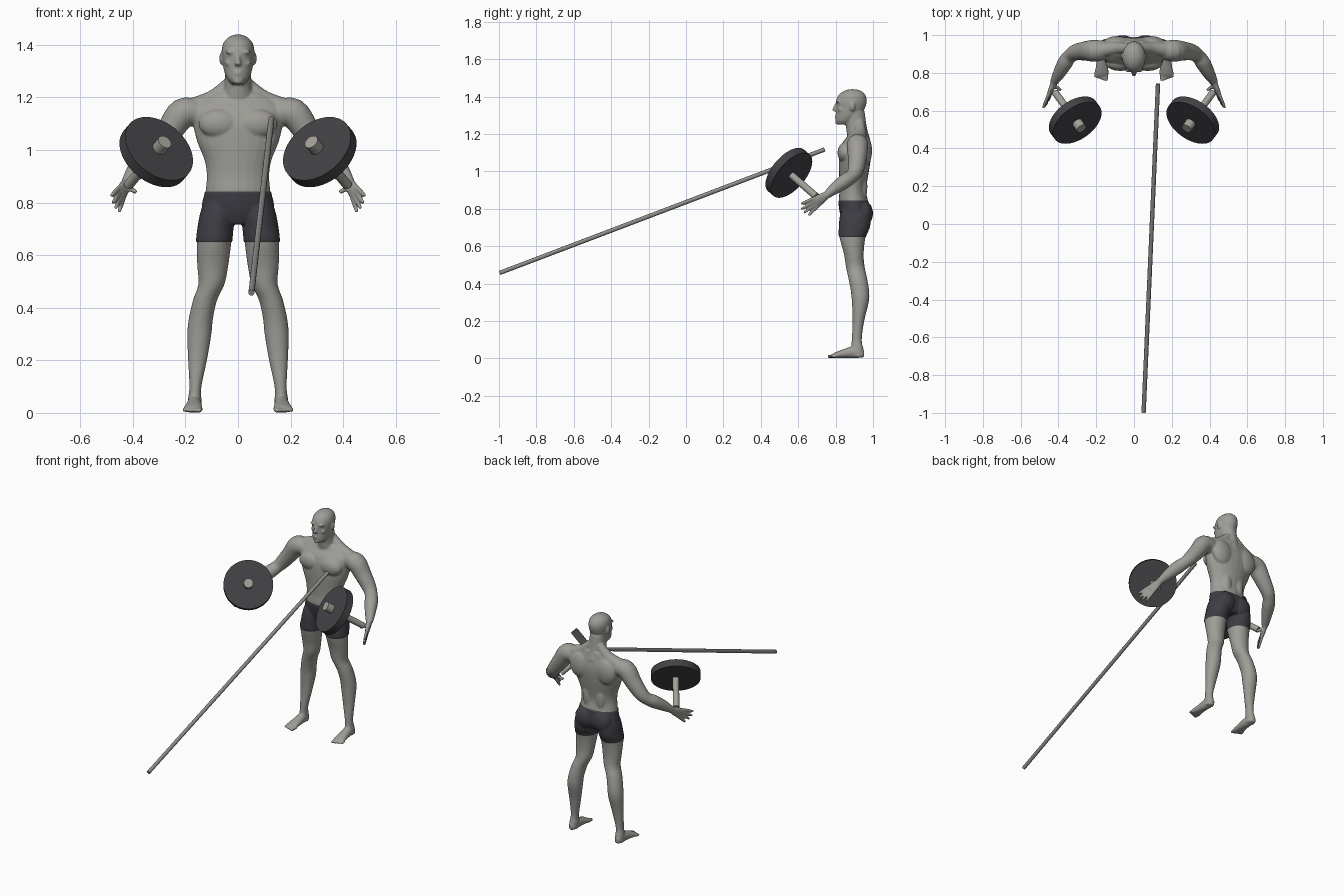
import bpy, bmesh
from math import pi, cos, sin
from mathutils import Vector, Matrix

default_cube = bpy.data.objects.get("Cube")
if default_cube:
    bpy.data.objects.remove(default_cube, do_unlink=True)


def make_material(name, red, green, blue):
    material = bpy.data.materials.new(name)
    material.use_nodes = True
    colour = (red, green, blue, 1)
    material.diffuse_color = colour
    shader = next(n for n in material.node_tree.nodes if n.type == 'BSDF_PRINCIPLED')
    shader.inputs["Base Color"].default_value = colour
    shader.inputs["Roughness"].default_value = 0.6
    return material


skin = make_material("grey skin", .34, .335, .31)
cloth = make_material("dark cloth", .05, .047, .058)
rubber = make_material("black rubber", .055, .054, .06)
handle_metal = make_material("pale metal", .36, .35, .31)
bar_metal = make_material("grey metal", .27, .265, .26)


def add_object(name, bm, materials):
    mesh = bpy.data.meshes.new(name)
    bm.to_mesh(mesh)
    bm.free()
    for material in materials:
        mesh.materials.append(material)
    obj = bpy.data.objects.new(name, mesh)
    bpy.context.collection.objects.link(obj)
    return obj


def spline(rows, steps=4):
    """Catmull-Rom interpolation through rows of numbers."""
    result = []
    for i in range(len(rows) - 1):
        a, b = rows[max(i - 1, 0)], rows[i]
        c, d = rows[i + 1], rows[min(i + 2, len(rows) - 1)]
        for k in range(steps):
            t = k / steps
            result.append([q + t / 2 * (r - p + t * (2 * p - 5 * q + 4 * r - s + t * (3 * (q - r) + s - p)))
                           for p, q, r, s in zip(a, b, c, d)])
    return result + [list(rows[-1])]


def loft(bm, rows, side=1, hint=None, sides=24):
    """Closed tube; rows are x, y, z, width, depth. Rings are level unless a hint axis is given."""
    rows = spline(rows)
    centres = [Vector(row[:3]) for row in rows]
    rings = []
    for i, row in enumerate(rows):
        u, v = Vector((1, 0, 0)), Vector((0, 1, 0))
        if hint:
            along = (centres[min(i + 1, len(rows) - 1)] - centres[max(i - 1, 0)]).normalized()
            u = (Vector(hint) - along * along.dot(Vector(hint))).normalized()
            v = along.cross(u)
        ring = []
        for k in range(sides):
            angle = 2 * pi * k / sides
            p = centres[i] + u * row[3] * cos(angle) + v * row[4] * sin(angle)
            ring.append(bm.verts.new((p.x * side, p.y, p.z)))
        rings.append(ring)
    for low, high in zip(rings, rings[1:]):
        for k in range(sides):
            n = (k + 1) % sides
            bm.faces.new((low[k], low[n], high[n], high[k]))
    bm.faces.new(rings[0])
    bm.faces.new(rings[-1])


def ball(bm, centre, radii, side=1):
    x, y, z = centre
    matrix = Matrix.Translation((x * side, y, z)) @ Matrix.Diagonal((*radii, 1))
    bmesh.ops.create_uvsphere(bm, u_segments=20, v_segments=12, radius=1, matrix=matrix)


def digit(bm, start, end, radius, side):
    """Finger or toe with rounded ends."""
    start, end = Vector(start), Vector(end)
    middle = start.lerp(end, .5)
    loft(bm, [(*p, r, r) for p, r in ((start, radius), (middle, radius), (end, radius * .85))],
         side, hint=(.3, .2, 1), sides=10)
    ball(bm, end, [radius * .85] * 3, side)


# Torso, neck and head
body = bmesh.new()
loft(body, [(0, .905, .72, .06, .06), (0, .905, .77, .132, .078), (0, .895, .84, .124, .078),
            (0, .892, .90, .119, .071), (0, .895, .96, .127, .076), (0, .90, 1.03, .155, .083),
            (0, .905, 1.10, .172, .085), (0, .91, 1.15, .18, .075), (0, .92, 1.19, .15, .055),
            (0, .925, 1.22, .09, .045)])
loft(body, [(0, .925, 1.17, .07, .06), (0, .912, 1.23, .053, .056), (0, .90, 1.32, .05, .055)])
loft(body, [(0, .845, 1.25, .024, .032), (0, .85, 1.27, .041, .05), (0, .867, 1.30, .053, .066),
            (0, .88, 1.34, .059, .078), (0, .885, 1.38, .062, .082), (0, .888, 1.41, .054, .07),
            (0, .89, 1.43, .034, .045), (0, .89, 1.439, .012, .016)])

# Nose, lips and chin
loft(body, [(0, .806, 1.365, .007, .008), (0, .797, 1.34, .009, .011), (0, .793, 1.328, .014, .012),
            (0, .803, 1.32, .011, .008)])
ball(body, (0, .808, 1.299), (.021, .011, .006))
ball(body, (0, .806, 1.29), (.018, .011, .006))
ball(body, (0, .812, 1.262), (.02, .014, .013))

for side in (1, -1):
    # Brow, cheek and ear
    ball(body, (.025, .814, 1.372), (.024, .012, .007), side)
    ball(body, (.033, .828, 1.33), (.017, .016, .013), side)
    ball(body, (.063, .89, 1.348), (.008, .016, .025), side)

    # Chest, shoulder blade, trapezius, buttock
    ball(body, (.072, .85, 1.10), (.078, .04, .055), side)
    ball(body, (.09, .955, 1.11), (.075, .04, .085), side)
    ball(body, (.06, .952, .775), (.063, .045, .065), side)
    ball(body, (.045, .94, .92), (.035, .03, .09), side)
    loft(body, [(.025, .93, 1.26, .025, .025), (.09, .93, 1.19, .035, .04),
                (.18, .92, 1.15, .045, .045)], side, hint=(0, 1, 0))

    # Leg
    loft(body, [(.07, .905, .82, .05, .06), (.077, .905, .76, .064, .08), (.086, .90, .70, .066, .08),
                (.091, .89, .65, .066, .07), (.096, .897, .56, .059, .053), (.101, .905, .49, .05, .05),
                (.125, .918, .43, .046, .05), (.141, .93, .36, .046, .049), (.147, .932, .30, .046, .045),
                (.154, .922, .20, .036, .031), (.162, .913, .10, .023, .027), (.165, .916, .05, .026, .033),
                (.166, .92, .01, .026, .034)], side)

    # Foot and toes
    loft(body, [(.166, .95, .022, .018, .018), (.166, .90, .032, .027, .032), (.168, .85, .026, .031, .025),
                (.171, .80, .016, .037, .016), (.171, .785, .012, .034, .011)], side, hint=(1, 0, 0))
    for i in range(5):
        x = .145 + .0145 * i
        digit(body, (x, .805, .012), (x + .002, .764 + .004 * i, .01), .0105 - .0008 * i, side)

    # Arm from shoulder to wrist
    loft(body, [(.15, .92, 1.14, .05, .05), (.21, .917, 1.14, .058, .057), (.26, .916, 1.075, .051, .05),
                (.31, .908, 1.01, .043, .043), (.34, .888, .975, .038, .037), (.365, .853, .95, .041, .039),
                (.395, .80, .912, .034, .032), (.424, .75, .872, .022, .02)], side, hint=(0, 1, 1))

    # Hand: palm, spread fingers and thumb
    spread = Vector((.35, -.45, .80))
    reach = Vector((.30, -.80, -.53))
    wrist = Vector((.424, .75, .872))
    knuckle = wrist + reach * .075
    loft(body, [(*wrist, .021, .017), (*(wrist + reach * .035), .03, .015), (*knuckle, .034, .012)],
         side, hint=spread)
    for i in range(4):
        offset = (i - 1.5) * spread
        length = (.062, .076, .078, .066)[i]
        digit(body, knuckle - reach * .01 + offset * .017,
              knuckle + reach * length + offset * .026, .0092, side)
    digit(body, wrist + reach * .015, (.392, .712, .842), .0105, side)

# Fuse all the parts into one smooth skin
bmesh.ops.recalc_face_normals(body, faces=body.faces)
body_parts = add_object("body_parts", body, [skin, cloth])
remesh = body_parts.modifiers.new("fuse", 'REMESH')
remesh.mode = 'VOXEL'
remesh.voxel_size = .005
soften = body_parts.modifiers.new("soften", 'SMOOTH')
soften.factor = .5
soften.iterations = 6
evaluated = body_parts.evaluated_get(bpy.context.evaluated_depsgraph_get())
fused = bpy.data.meshes.new_from_object(evaluated)
bpy.data.objects.remove(body_parts, do_unlink=True)

# Cut the shorts into the skin, lift them a little and flatten the soles
figure = bmesh.new()
figure.from_mesh(fused)
bpy.data.meshes.remove(fused)
hem, waist = .65, .843
for height in (hem, waist):
    faces = [f for f in figure.faces if abs(f.calc_center_median().x) < .25]
    edges = {e for f in faces for e in f.edges}
    verts = {v for f in faces for v in f.verts}
    bmesh.ops.bisect_plane(figure, geom=list(verts) + list(edges) + faces, dist=.0001,
                           plane_co=(0, 0, height), plane_no=(0, 0, 1))
figure.normal_update()
for face in figure.faces:
    middle = face.calc_center_median()
    face.material_index = int(hem < middle.z < waist and abs(middle.x) < .25)
    face.smooth = True
for vert in figure.verts:
    if abs(vert.co.x) < .25 and hem + .001 < vert.co.z < waist - .001:
        vert.co += vert.normal * .003
    vert.co.z = max(vert.co.z, 0)
add_object("figure", figure, [skin, cloth])


def rod(name, start, end, radius, material, sides=32):
    """Straight cylinder between two points."""
    start, end = Vector(start), Vector(end)
    axis = end - start
    bm = bmesh.new()
    turn = axis.to_track_quat('Z', 'Y').to_matrix().to_4x4()
    bmesh.ops.create_cone(bm, cap_ends=True, segments=sides, radius1=radius, radius2=radius,
                          depth=axis.length, matrix=Matrix.Translation((start + end) / 2) @ turn)
    obj = add_object(name, bm, [material])
    bpy.ops.object.select_all(action='DESELECT')
    obj.select_set(True)
    bpy.context.view_layer.objects.active = obj
    bpy.ops.object.shade_smooth_by_angle()


# One-sided dumbbells held in each hand
for side, label in ((1, "left"), (-1, "right")):
    centre = Vector((.311 * side, .55, .992))
    axis = Vector((-.48 * side, -.66, .57)).normalized()
    rod(label + "_plate", centre - axis * .023, centre + axis * .023, .147, rubber, 48)
    rod(label + "_handle", centre - axis * .22, centre, .019, handle_metal)
    rod(label + "_stub", centre, centre + axis * .068, .028, handle_metal)

# Long slanting bar in front of the figure
rod("long_bar", (.051, -.996, .457), (.127, .741, 1.117), .0115, bar_metal, 16)
